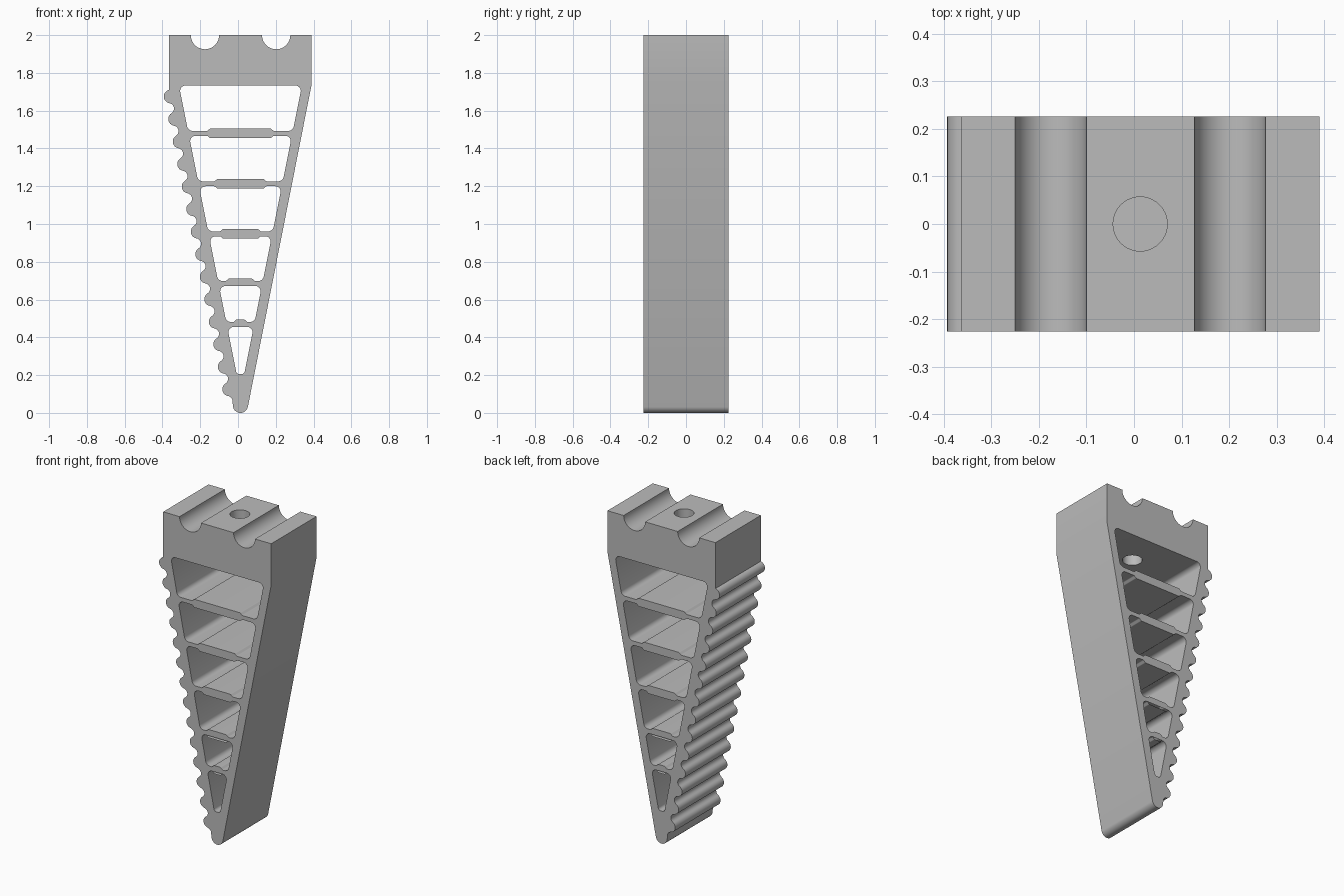
import bpy, bmesh
from math import cos, sin, tan, radians, pi
from mathutils import Vector, Matrix

cube = bpy.data.objects.get("Cube")
if cube:
    bpy.data.objects.remove(cube, do_unlink=True)

AXIS = 0.013      # x of the wedge's centre line
DEPTH = 0.226     # half thickness
SLOPE = 0.2

grey = bpy.data.materials.new("Plain grey")
grey.use_nodes = True
grey.diffuse_color = (0.5, 0.5, 0.5, 1)
grey.node_tree.nodes["Principled BSDF"].inputs["Base Color"].default_value = grey.diffuse_color


def arc(centre, ax, ay, r, a0, a1, steps=12):
    """Points of an arc, angles in degrees from ax towards ay."""
    angles = [radians(a0 + (a1 - a0) * i / steps) for i in range(steps + 1)]
    return [centre + r * (ax * cos(a) + ay * sin(a)) for a in angles]


def rounded(corners, steps=6):
    """Polygon with each (x, z, radius) corner replaced by a fillet."""
    pts = []
    for i, (x, z, r) in enumerate(corners):
        p = Vector((x, z))
        a = (Vector(corners[i - 1][:2]) - p).normalized()
        b = (Vector(corners[(i + 1) % len(corners)][:2]) - p).normalized()
        half = a.angle(b) / 2
        centre = p + (a + b).normalized() * r / sin(half)
        start = p + a * r / tan(half) - centre
        end = p + b * r / tan(half) - centre
        for k in range(steps + 1):
            t = k / steps
            pts.append(centre + r * (start * (1 - t) + end * t).normalized())
    return pts


X, Z = Vector((1, 0)), Vector((0, 1))


def body_outline():
    pts = []
    # block top with two round grooves, left to right
    pts.append(Vector((-0.364, 2)))
    for gx in (-0.175, 0.202):
        pts += arc(Vector((gx, 2)), X, Z, 0.075, 180, 360, 20)
    # straight back wall and rounded tip
    pts += [Vector((0.39, 2)), Vector((0.39, 1.74))]
    pts += arc(Vector((AXIS, 0.04)), X, Z, 0.04, -11, -169, 16)
    # ridged wall, built from the top down and then reversed
    down = Vector((SLOPE, -1)).normalized()
    out = Vector((-1, -SLOPE)).normalized()
    count, big, small, half_pitch, lift = 14, 0.036, 0.0293, 0.0608, 0.0233
    first = Vector((-0.357, 1.675))
    ridges = []
    for i in range(count):
        c = first + down * half_pitch * 2 * i
        ridges += arc(c, out, down, big, -90 if i == 0 else -69, 69)
        valley = c + down * half_pitch + out * lift
        end = 0 if i == count - 1 else 69
        ridges += arc(valley, -out, down, small, -69, end, 8)[1:-1]
    return pts + ridges[::-1]


def inner(z):
    return 0.299 + SLOPE * (z - 1.6)


# cross bars: centre height, half length of the thick middle
BARS = [(1.48, 0.160), (1.213, 0.122), (0.948, 0.092), (0.685, 0.062), (0.468, 0.022)]
THIN, THICK, RAMP = 0.013, 0.026, 0.015


def bar_edge(bar, side):
    """Left-to-right corners of a bar's thickened face; side is +1 above, -1 below."""
    z, half = bar
    low, high = z + side * THIN, z + side * THICK
    return [(AXIS + x, h, 0.01) for x, h in
            ((-half - RAMP, low), (-half, high), (half, high), (half + RAMP, low))]


def cavity(upper, lower):
    top = upper[0] - THIN if upper else 1.733
    bottom = lower[0] + THIN if lower else 0.205
    r_top, r_bottom = 0.028, 0.03 if lower else 0.018
    ht, hb = inner(top), inner(bottom)
    corners = [(AXIS - ht, top, r_top)]
    if upper:
        corners += bar_edge(upper, -1)
    corners += [(AXIS + ht, top, r_top), (AXIS + hb, bottom, r_bottom)]
    if lower:
        corners += bar_edge(lower, 1)[::-1]
    corners.append((AXIS - hb, bottom, r_bottom))
    return rounded(corners)


# flat profile with cavities, filled and extruded
profile = bpy.data.curves.new("finger_profile", 'CURVE')
profile.dimensions = '2D'
profile.fill_mode = 'BOTH'
profile.extrude = DEPTH
loops = [body_outline()]
loops += [cavity(u, l) for u, l in zip([None] + BARS, BARS + [None])]
for loop in loops:
    spline = profile.splines.new('POLY')
    spline.points.add(len(loop) - 1)
    for point, p in zip(spline.points, loop):
        point.co = (p.x, p.y, 0, 1)
    spline.use_cyclic_u = True
source = bpy.data.objects.new("finger_profile", profile)
bpy.context.collection.objects.link(source)
bpy.context.view_layer.update()
graph = bpy.context.evaluated_depsgraph_get()
mesh = bpy.data.meshes.new_from_object(source.evaluated_get(graph))
bpy.data.objects.remove(source, do_unlink=True)

bm = bmesh.new()
bm.from_mesh(mesh)
bmesh.ops.remove_doubles(bm, verts=bm.verts, dist=0.0001)
bmesh.ops.rotate(bm, verts=bm.verts, matrix=Matrix.Rotation(pi / 2, 3, 'X'))
bmesh.ops.recalc_face_normals(bm, faces=bm.faces)
bm.to_mesh(mesh)
bm.free()
mesh.materials.clear()
mesh.materials.append(grey)
finger = bpy.data.objects.new("ribbed_finger", mesh)
bpy.context.collection.objects.link(finger)

# screw hole through the mounting block
bpy.ops.mesh.primitive_cylinder_add(vertices=40, radius=0.057, depth=0.5,
                                    location=(AXIS, 0, 1.87))
cutter = bpy.context.object
cutter.name = "screw_hole_cutter"
cutter.data.materials.append(grey)
hole = finger.modifiers.new("screw_hole", 'BOOLEAN')
hole.operation = 'DIFFERENCE'
hole.solver = 'EXACT'
hole.object = cutter

# apply the cut, then smooth the round surfaces
bpy.ops.object.select_all(action='DESELECT')
finger.select_set(True)
bpy.context.view_layer.objects.active = finger
bpy.ops.object.modifier_apply(modifier=hole.name)
bpy.data.objects.remove(cutter, do_unlink=True)
bpy.ops.object.shade_smooth_by_angle(angle=radians(30))
